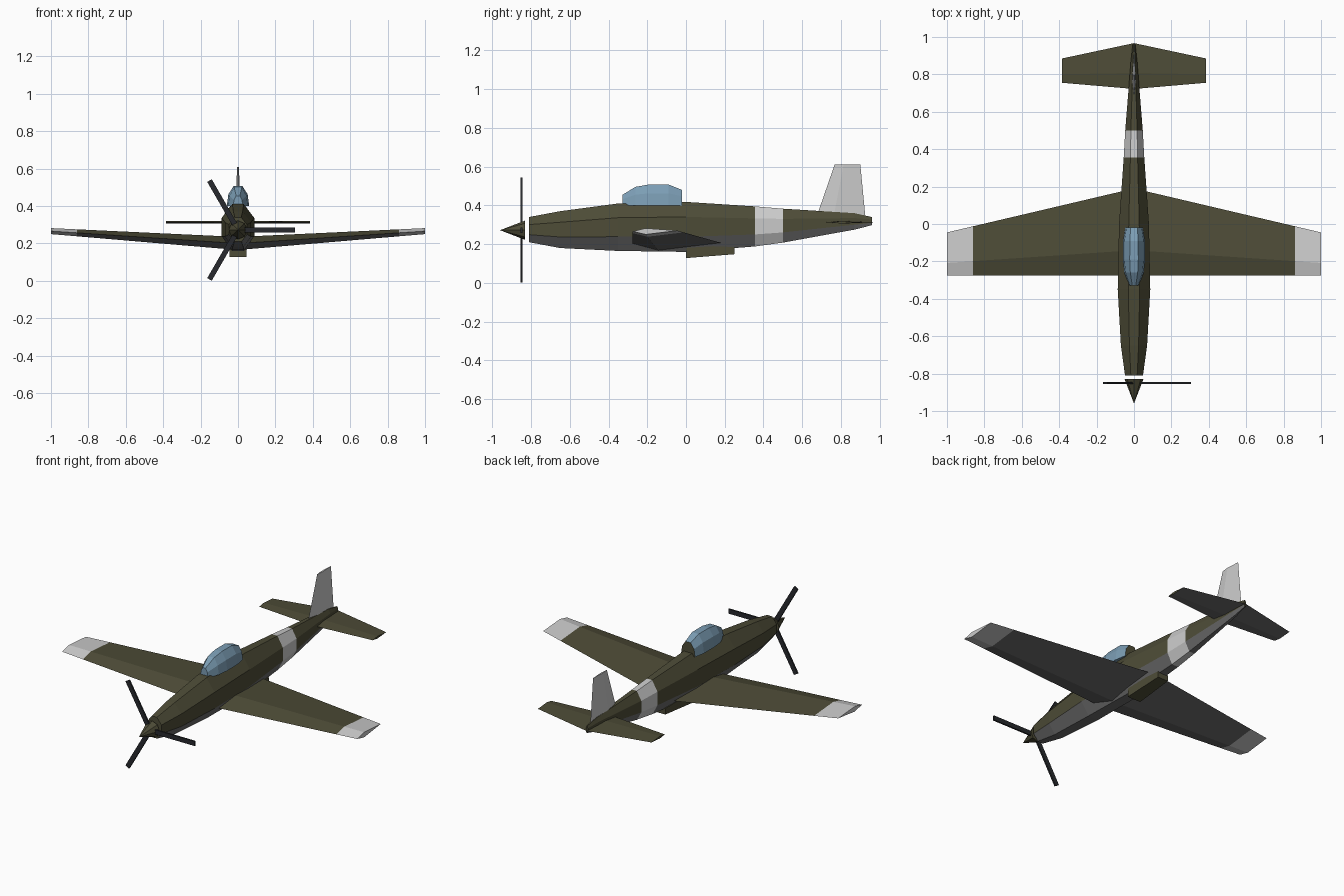
import bpy, bmesh, math
from mathutils import Matrix, Vector

if "Cube" in bpy.data.objects:
    bpy.data.objects.remove(bpy.data.objects["Cube"])


def mat(name, r, g, b):
    m = bpy.data.materials.new(name)
    m.diffuse_color = (r, g, b, 1)
    m.use_nodes = True
    m.node_tree.nodes["Principled BSDF"].inputs["Base Color"].default_value = m.diffuse_color
    return m


OLIVE = mat("olive", 0.075, 0.072, 0.038)
BELLY = mat("belly_grey", 0.15, 0.15, 0.15)
WHITE = mat("pale_grey", 0.6, 0.6, 0.6)
GLASS = mat("canopy_glass", 0.2, 0.34, 0.46)
BLACK = mat("propeller_black", 0.02, 0.022, 0.026)


def finish(name, bm, mats, pick=None):
    """Make an object; pick(centre, normal) gives each face's material index."""
    bmesh.ops.recalc_face_normals(bm, faces=bm.faces)
    bm.normal_update()
    if pick:
        for f in bm.faces:
            f.material_index = pick(f.calc_center_median(), f.normal)
    me = bpy.data.meshes.new(name)
    bm.to_mesh(me)
    bm.free()
    for m in mats:
        me.materials.append(m)
    ob = bpy.data.objects.new(name, me)
    bpy.context.collection.objects.link(ob)
    return ob


def loft(name, rings, mats, pick=None):
    """Skin closed rings of equal point count and cap both ends."""
    bm = bmesh.new()
    loops = [[bm.verts.new(p) for p in ring] for ring in rings]
    n = len(loops[0])
    for a, b in zip(loops, loops[1:]):
        for i in range(n):
            j = (i + 1) % n
            bm.faces.new((a[i], a[j], b[j], b[i]))
    bm.faces.new(loops[0])
    bm.faces.new(loops[-1])
    return finish(name, bm, mats, pick)


def mirrored(y, half):
    """Ring at y from a right-hand half profile of (x, z)."""
    return [(x, y, z) for x, z in half] + [(-x, y, z) for x, z in reversed(half)]


# Fuselage: eight-sided sections (y, half width, bottom, top)
def body_ring(y, w, lo, hi):
    h = hi - lo
    return mirrored(y, [(0.35 * w, hi), (w, lo + 0.7 * h),
                        (w, lo + 0.3 * h), (0.4 * w, lo)])


stations = [(-0.81, 0.048, 0.21, 0.34), (-0.65, 0.07, 0.18, 0.37),
            (-0.35, 0.087, 0.165, 0.41), (0, 0.08, 0.16, 0.418),
            (0.355, 0.055, 0.188, 0.395), (0.5, 0.047, 0.208, 0.383),
            (0.87, 0.017, 0.275, 0.36), (0.96, 0.007, 0.298, 0.34)]


def body_colour(c, n):
    if 0.355 < c.y < 0.5:
        return 2
    return 1 if n.z < -0.25 else 0


loft("fuselage", [body_ring(*s) for s in stations], [OLIVE, BELLY, WHITE], body_colour)

# Wing: diamond sections with dihedral and a tapering trailing edge
def wing_ring(x):
    t = abs(x)
    front, back = -0.275, 0.19 - 0.235 * t
    z = 0.2 + 0.066 * t
    thick = 0.035 - 0.019 * t
    mid = front + 0.29 * (back - front)
    return [(x, front, z), (x, mid, z + thick), (x, back, z + 0.004), (x, mid, z - thick)]


loft("wing", [wing_ring(x) for x in (-1, -0.86, 0, 0.86, 1)], [OLIVE, BELLY, WHITE],
     lambda c, n: 2 if abs(c.x) > 0.86 else (1 if n.z < 0 else 0))


# Tailplane: thin diamond sections (x, front, back)
def tail_ring(x, front, back):
    mid = front + 0.35 * (back - front)
    return [(x, front, 0.313), (x, mid, 0.32), (x, back, 0.313), (x, mid, 0.306)]


loft("tailplane", [tail_ring(-0.385, 0.755, 0.885), tail_ring(0, 0.722, 0.967),
                   tail_ring(0.385, 0.755, 0.885)], [OLIVE, BELLY],
     lambda c, n: 1 if n.z < -0.3 else 0)


# Fin: thin diamond sections (z, front, back, half thickness)
def fin_ring(z, front, back, t):
    mid = front + 0.35 * (back - front)
    return [(0, front, z), (t, mid, z), (0, back, z), (-t, mid, z)]


loft("fin", [fin_ring(0.33, 0.67, 0.927, 0.01), fin_ring(0.61, 0.767, 0.9, 0.006)], [WHITE])

# Canopy (y, half width, top) with a solid rear bulkhead
def canopy_ring(y, w, top):
    base = 0.4
    return mirrored(y, [(0.38 * w, top), (0.86 * w, base + 0.58 * (top - base)), (w, base)])


loft("canopy", [canopy_ring(*s) for s in
                [(-0.328, 0.025, 0.455), (-0.26, 0.052, 0.496), (-0.19, 0.06, 0.508),
                 (-0.09, 0.059, 0.508), (-0.02, 0.047, 0.48)]], [GLASS, OLIVE],
     lambda c, n: 1 if n.y > 0.9 else 0)

# Radiator scoop under the belly
loft("radiator_scoop", [mirrored(0.0, [(0.045, 0.195), (0.045, 0.128)]),
                        mirrored(0.25, [(0.035, 0.185), (0.035, 0.148)])], [OLIVE])

# Spinner cone
HUB = Vector((0, -0.85, 0.272))
bm = bmesh.new()
bmesh.ops.create_cone(bm, cap_ends=True, segments=8, radius1=0.05, radius2=0, depth=0.13,
                      matrix=Matrix.Translation((0, -0.895, HUB.z)) @ Matrix.Rotation(math.pi / 2, 4, 'X'))
finish("spinner", bm, [OLIVE])

# Three propeller blades
bm = bmesh.new()
for k in range(3):
    m = (Matrix.Translation(HUB) @ Matrix.Rotation(k * math.tau / 3, 4, 'Y')
         @ Matrix.Translation((0.1525, 0, 0)) @ Matrix.Diagonal((0.305, 0.01, 0.028, 1)))
    bmesh.ops.create_cube(bm, size=1, matrix=m)
finish("propeller", bm, [BLACK])
